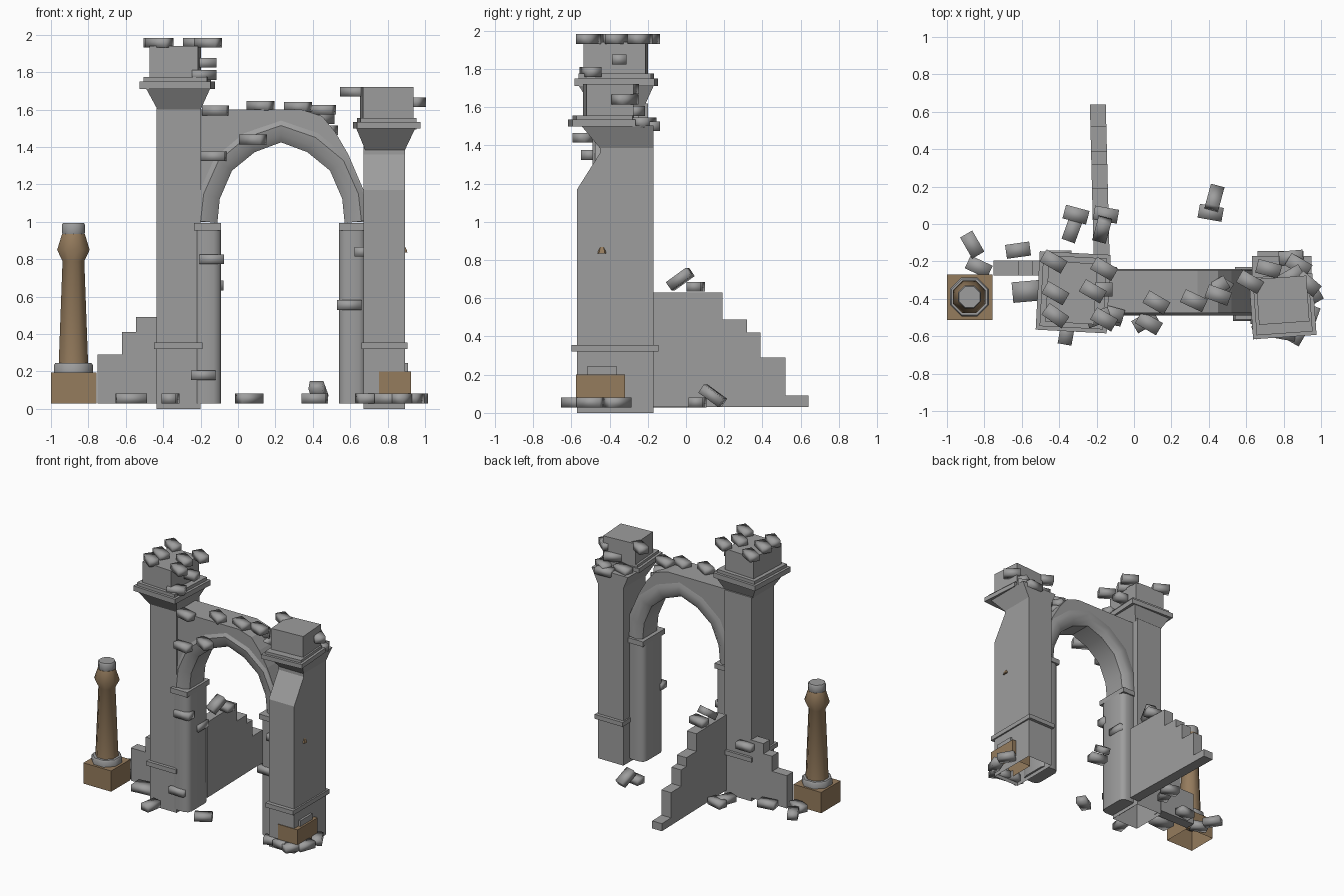
import bpy
import bmesh
import math
from mathutils import Matrix, Vector, Euler

cube = bpy.data.objects.get("Cube")
if cube:
    bpy.data.objects.remove(cube, do_unlink=True)


def make_material(name, colour):
    mat = bpy.data.materials.new(name)
    mat.use_nodes = True
    mat.diffuse_color = (*colour, 1)
    shader = mat.node_tree.nodes["Principled BSDF"]
    shader.inputs["Base Color"].default_value = (*colour, 1)
    shader.inputs["Roughness"].default_value = 0.9
    return mat


STONE = make_material("grey stone", (0.34, 0.34, 0.34))
BROWN = make_material("brown stone", (0.30, 0.20, 0.11))


def finish(name, bm, mat, smooth=0, open_base=False):
    bmesh.ops.recalc_face_normals(bm, faces=bm.faces)
    if open_base:
        low = min(bm.faces, key=lambda f: f.calc_center_median().z)
        bmesh.ops.delete(bm, geom=[low], context="FACES_ONLY")
    mesh = bpy.data.meshes.new(name)
    bm.to_mesh(mesh)
    bm.free()
    mesh.materials.append(mat)
    obj = bpy.data.objects.new(name, mesh)
    bpy.context.collection.objects.link(obj)
    if smooth:
        bpy.ops.object.select_all(action="DESELECT")
        obj.select_set(True)
        bpy.context.view_layer.objects.active = obj
        bpy.ops.object.shade_smooth_by_angle(angle=math.radians(smooth))
    return obj


def bridge(bm, rings):
    """Skin a list of equally long point rings and close both ends."""
    loops = [[bm.verts.new(p) for p in ring] for ring in rings]
    for a, b in zip(loops, loops[1:]):
        for i in range(len(a)):
            j = (i + 1) % len(a)
            bm.faces.new((a[i], a[j], b[j], b[i]))
    bm.faces.new(loops[0])
    bm.faces.new(loops[-1])


def rect(x0, x1, y0, y1, z):
    return [(x0, y0, z), (x1, y0, z), (x1, y1, z), (x0, y1, z)]


def box(name, x, y, z, mat=STONE, top=None, turn=0, open_base=False):
    """Block from ranges; top gives other x and y ranges for a tapered block."""
    bm = bmesh.new()
    tx, ty = top or (x, y)
    bridge(bm, [rect(*x, *y, z[0]), rect(*tx, *ty, z[1])])
    if turn:
        centre = Vector((sum(x) / 2, sum(y) / 2, 0))
        bmesh.ops.rotate(bm, verts=bm.verts, cent=centre,
                         matrix=Matrix.Rotation(math.radians(turn), 3, "Z"))
    return finish(name, bm, mat, open_base=open_base)


def slab(name, outline, axis, lo, hi, open_base=False):
    """Extrude a flat outline along x or y."""
    bm = bmesh.new()
    place = (lambda d, a, z: (d, a, z)) if axis == "x" else (lambda d, a, z: (a, d, z))
    bridge(bm, [[place(d, a, z) for a, z in outline] for d in (lo, hi)])
    return finish(name, bm, STONE, open_base=open_base)


def turned(name, centre, profile, mat, sides=8):
    bm = bmesh.new()
    rings = []
    for r, z in profile:
        angles = [(i + 0.5) * math.tau / sides for i in range(sides)]
        rings.append([(centre[0] + r * math.cos(a), centre[1] + r * math.sin(a), z)
                      for a in angles])
    bridge(bm, rings)
    return finish(name, bm, mat, smooth=50)


def bricks(name, places, size=(0.13, 0.075, 0.052)):
    """Loose bricks at x, y, z with a turn and an optional tilt in degrees."""
    bm = bmesh.new()
    for x, y, z, turn, *tilt in places:
        spin = Euler((0, math.radians(tilt[0] if tilt else 0), math.radians(turn)))
        bmesh.ops.create_cube(bm, size=1, matrix=Matrix.LocRotScale((x, y, z), spin, size))
    return finish(name, bm, STONE, smooth=100)


# Tall tower
box("tall_tower_shaft", (-0.435, -0.2), (-0.485, -0.2), (0, 1.62), open_base=True)
box("tall_tower_band", (-0.45, -0.19), (-0.51, -0.18), (0.32, 0.355))
box("tall_tower_neck", (-0.43, -0.2), (-0.49, -0.22), (1.6, 1.71),
    top=((-0.49, -0.15), (-0.56, -0.17)))
box("tall_tower_ledge", (-0.515, -0.135), (-0.575, -0.155), (1.71, 1.75), turn=-3)
box("tall_tower_upper_ledge", (-0.495, -0.155), (-0.555, -0.175), (1.75, 1.775), turn=-3)
box("tall_tower_head", (-0.465, -0.205), (-0.53, -0.205), (1.775, 1.94), turn=-3)

# Broken tower with a sloped front
slab("broken_tower_shaft", [(-0.57, 0), (-0.57, 1.17), (-0.45, 1.36), (-0.45, 1.5),
                            (-0.17, 1.5), (-0.17, 0)], "x", 0.67, 0.893, open_base=True)
box("broken_tower_band", (0.66, 0.905), (-0.6, -0.145), (0.32, 0.355))
box("broken_tower_neck", (0.68, 0.893), (-0.45, -0.17), (1.385, 1.505),
    top=((0.63, 0.95), (-0.55, -0.17)))
box("broken_tower_ledge", (0.625, 0.965), (-0.605, -0.275), (1.5, 1.535), turn=4)
box("broken_tower_upper_ledge", (0.645, 0.945), (-0.585, -0.29), (1.535, 1.555), turn=4)
box("broken_tower_head", (0.66, 0.93), (-0.53, -0.285), (1.555, 1.72), turn=4)

# Buried column pieces in the broken tower
box("buried_base", (0.755, 0.925), (-0.575, -0.32), (0.03, 0.2), BROWN, open_base=True)
box("buried_collar", (0.77, 0.91), (-0.515, -0.365), (0.2, 0.245))
turned("buried_tip", (0.88, -0.44), [(0.03, 0.835), (0.026, 0.85), (0.014, 0.87)], BROWN, sides=6)

# Pointed arch: one half path mirrored about its middle
MID = 0.23
half = [(-0.17, 1.0), (-0.155, 1.14), (-0.08, 1.31), (0.06, 1.425)]
path = half + [(MID, 1.485)] + [(2 * MID - x, z) for x, z in reversed(half)]
slab("arch_wall", [(-0.22, 1.0), (-0.22, 1.6), (0.34, 1.6), (0.45, 1.565), (0.52, 1.48),
                   (0.59, 1.36), (0.68, 1.15), (0.68, 1.0)] + path[::-1], "y", -0.475, -0.248)

profile = [(-0.06, -0.45), (-0.02, -0.48), (0.03, -0.49), (0.065, -0.47),
           (0.065, -0.25), (0.03, -0.24), (-0.02, -0.24), (-0.06, -0.27)]
rings = []
for i, (x, z) in enumerate(path):
    before, after = path[max(i - 1, 0)], path[min(i + 1, len(path) - 1)]
    run = Vector((after[0] - before[0], after[1] - before[1])).normalized()
    rings.append([(x - run.y * r, y, z + run.x * r) for r, y in profile])
bm = bmesh.new()
bridge(bm, rings)
finish("arch_moulding", bm, STONE, smooth=40)

# Jambs under the arch, with rounded corners
for side, x in (("first", -0.163), ("second", 0.613)):
    bm = bmesh.new()
    bridge(bm, [rect(x - 0.073, x + 0.073, -0.495, -0.24, z) for z in (0.03, 0.96)])
    upright = [e for e in bm.edges if abs(e.verts[0].co.z - e.verts[1].co.z) > 0.5]
    bmesh.ops.bevel(bm, geom=upright, offset=0.04, segments=2, profile=0.5, affect="EDGES")
    finish(side + "_jamb", bm, STONE, smooth=50)
    box(side + "_jamb_cap", (x - 0.073, x + 0.073), (-0.51, -0.23), (0.955, 0.995))

# Ruined stepped walls
back_wall = slab("back_wall", [(-0.2, 0.03), (-0.2, 0.63), (0.19, 0.63), (0.19, 0.49),
                               (0.32, 0.49), (0.32, 0.42), (0.39, 0.42), (0.39, 0.29),
                               (0.52, 0.29), (0.52, 0.09), (0.64, 0.09), (0.64, 0.03)],
                 "x", -0.215, -0.13)
for v in back_wall.data.vertices:
    v.co.x -= 0.025 * (v.co.y + 0.2)
slab("side_wall", [(-0.43, 0.03), (-0.43, 0.49), (-0.545, 0.49), (-0.545, 0.41),
                   (-0.62, 0.41), (-0.62, 0.29), (-0.75, 0.29), (-0.75, 0.03)],
     "y", -0.275, -0.195)

# Free-standing column
spot = (-0.88, -0.39)
box("column_base", (-1, -0.757), (-0.513, -0.27), (0.03, 0.195), BROWN, open_base=True)
turned("column_collar", spot, [(0.112, 0.195), (0.112, 0.235), (0.105, 0.245)], STONE)
turned("column_shaft", spot, [(0.085, 0.24), (0.063, 0.79), (0.094, 0.85), (0.066, 0.935)], BROWN)
turned("column_cap", spot, [(0.062, 0.93), (0.066, 0.94), (0.066, 0.985), (0.06, 0.995)], STONE)

# Loose bricks
bricks("tall_tower_bricks", [
    (-0.43, -0.2, 1.957, -30), (-0.16, -0.24, 1.957, -30), (-0.42, -0.37, 1.957, -30),
    (-0.22, -0.36, 1.957, -30), (-0.42, -0.49, 1.957, -35), (-0.16, -0.51, 1.957, -30),
    (-0.18, -0.35, 1.85, 0), (-0.19, -0.5, 1.785, 20)])
bricks("arch_bricks", [
    (-0.12, -0.48, 1.595, -15), (0.12, -0.42, 1.62, -30), (0.32, -0.41, 1.615, -25),
    (0.45, -0.38, 1.6, -20), (0.44, -0.34, 1.55, 30), (0.46, -0.32, 1.49, -30),
    (0.08, -0.53, 1.44, -30), (-0.13, -0.5, 1.35, -10)])
bricks("broken_tower_bricks", [
    (0.62, -0.31, 1.695, -30), (0.88, -0.22, 1.52, -30), (0.93, -0.32, 1.64, -40),
    (0.84, -0.28, 1.58, 30), (0.72, -0.24, 1.52, -15), (0.84, -0.18, 1.5, 5)])
bricks("jamb_bricks", [
    (-0.14, -0.48, 0.8, 0), (-0.185, -0.48, 0.18, 0), (0.595, -0.48, 0.555, 0),
    (0.66, -0.47, 0.84, 90), (-0.115, -0.32, 0.66, 90), (-0.4, -0.18, 0.44, 0)])
bricks("wall_bricks", [(-0.15, 0.05, 0.66, -10), (-0.17, -0.03, 0.7, 75, -35)])
bricks("rubble", [
    (-0.865, -0.11, 0.055, 120), (-0.62, -0.14, 0.055, 8), (-0.83, -0.23, 0.055, -25),
    (-0.36, -0.58, 0.055, 80), (-0.31, 0.05, 0.055, -15), (-0.33, -0.03, 0.055, 70),
    (0.06, -0.52, 0.055, 30), (0.41, 0.06, 0.055, -10), (0.43, 0.14, 0.09, 75, 35),
    (0.7, -0.56, 0.055, 20), (0.8, -0.58, 0.055, -10), (0.88, -0.58, 0.055, 60),
    (0.94, -0.5, 0.055, 70), (0.95, -0.36, 0.055, -60)])
bricks("fallen_block", [(-0.57, -0.36, 0.055, 5)], size=(0.16, 0.11, 0.052))
